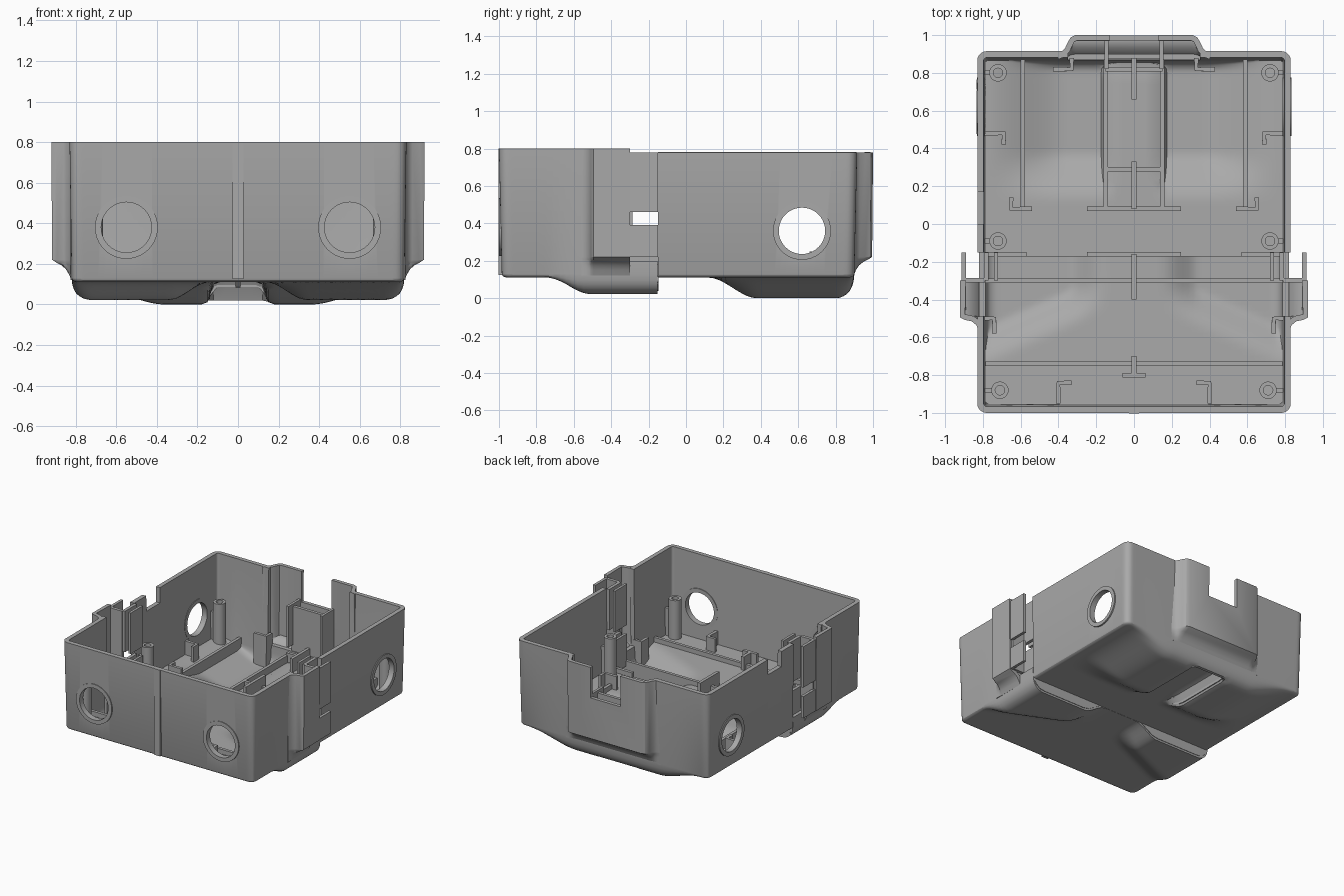
import bpy, bmesh, math
from mathutils import Vector

if "Cube" in bpy.data.objects:
    bpy.data.objects.remove(bpy.data.objects["Cube"], do_unlink=True)

grey = bpy.data.materials.new("plain grey")
grey.use_nodes = True
colour = (0.4, 0.4, 0.4, 1)
grey.diffuse_color = colour
grey.node_tree.nodes["Principled BSDF"].inputs["Base Color"].default_value = colour

W, FRONT, BACK, JOINT = 0.82, -0.985, 0.90, -0.15


def apply_and_shade(ob, mod=None):
    bpy.ops.object.select_all(action='DESELECT')
    ob.select_set(True)
    bpy.context.view_layer.objects.active = ob
    if mod:
        bpy.ops.object.modifier_apply(modifier=mod.name)
    bpy.ops.object.shade_smooth_by_angle(angle=math.radians(30))


def finish(name, bm, thick=0, offset=-1.0):
    """Turn a bmesh into a smooth-shaded object, thickened if asked."""
    me = bpy.data.meshes.new(name)
    bm.to_mesh(me)
    bm.free()
    ob = bpy.data.objects.new(name, me)
    bpy.context.collection.objects.link(ob)
    me.materials.append(grey)
    mod = None
    if thick:
        mod = ob.modifiers.new("thickness", 'SOLIDIFY')
        mod.thickness, mod.offset = thick, offset
    apply_and_shade(ob, mod)
    return ob


def box(name, x0, x1, y0, y1, z0, z1):
    bm = bmesh.new()
    bmesh.ops.create_cube(bm, size=1)
    for v in bm.verts:
        v.co = Vector(((x0 + x1) / 2 + v.co.x * (x1 - x0),
                       (y0 + y1) / 2 + v.co.y * (y1 - y0),
                       (z0 + z1) / 2 + v.co.z * (z1 - z0)))
    return finish(name, bm)


def tube(name, centre, axis, r0, r1, depth, n=40):
    """Ring or hollow post; r0 = 0 gives a solid rod."""
    bm = bmesh.new()
    turn = Vector((0, 0, 1)).rotation_difference(Vector(axis))
    if r0 == 0:
        bmesh.ops.create_cone(bm, cap_ends=True, segments=n, radius1=r1, radius2=r1, depth=depth)
    else:
        loops = [[bm.verts.new((r * math.cos(a * math.tau / n), r * math.sin(a * math.tau / n), h))
                  for a in range(n)] for r, h in
                 ((r0, -depth / 2), (r1, -depth / 2), (r1, depth / 2), (r0, depth / 2))]
        for k in range(4):
            p, q = loops[k], loops[(k + 1) % 4]
            for a in range(n):
                bm.faces.new((p[a], p[(a + 1) % n], q[(a + 1) % n], q[a]))
        bmesh.ops.recalc_face_normals(bm, faces=bm.faces)
    for v in bm.verts:
        v.co = turn @ v.co + Vector(centre)
    return finish(name, bm)


def cut(ob, cutter):
    cutter.hide_render = True
    mod = ob.modifiers.new("cut", 'BOOLEAN')
    mod.operation, mod.object, mod.solver = 'DIFFERENCE', cutter, 'EXACT'
    apply_and_shade(ob, mod)
    bpy.data.objects.remove(cutter, do_unlink=True)


def ease(a, b, t):
    t = min(1, max(0, (t - a) / (b - a)))
    return t * t * (3 - 2 * t)


def fillet(t):
    t = min(1, max(0, t))
    return math.sqrt(1 - (1 - t) ** 2)


def floor(x, y, d=None):
    """Underside height: a flat tray with bulges and a raised middle recess."""
    ax = abs(x)
    if d is None:
        d = max(0, min(W - ax, y - FRONT, BACK - y))
    if y <= JOINT - 0.001:
        start = -0.38 - 0.45 * max(0, ax - 0.2)     # slanted edge of the front bulge
        drop = 0.088 * ease(start - 0.1, start + 0.1, y) * ease(0.14, 0.34, ax)
    else:
        drop = 0.11 * ease(0.12, 0.38, y) * max(ease(0.11, 0.16, ax), ease(0.8, 0.85, y))
        drop *= 1 - ease(0.36, 0.78, ax)
    return 0.13 - 0.02 * fillet(d / 0.03) - drop * fillet(d / 0.1)


def shell(name, end, top):
    """Tray with three walls, open towards the joint."""
    near = [0, 0.004, 0.012, 0.025, 0.04, 0.06, 0.08]
    xs = near + [0.1 + 0.03 * i for i in range(24)]
    xs = [x - W for x in xs] + [0] + [W - x for x in reversed(xs)]
    length = abs(end - JOINT)
    rows = round((length - 0.1) / 0.03)
    vs = near + [0.1 + (length - 0.1) * i / rows for i in range(rows + 1)]
    side = 1 if end > 0 else -1
    r = 0.05
    bm = bmesh.new()
    grid = []
    for v in vs:
        row = []
        for x in xs:
            px, pv, dx = x, v, W - abs(x)
            d = min(dx, v)
            if dx < r and v < r:      # round the plan corners
                a, b = 1 - dx / r, 1 - v / r
                a, b = a * math.sqrt(1 - b * b / 2), b * math.sqrt(1 - a * a / 2)
                px = math.copysign(W - r + r * a, x)
                pv = r - r * b
                d = max(0, r * (1 - math.hypot(a, b)))
            y = end - side * pv
            if side < 0:
                y = min(y, JOINT - 0.002)
            row.append(bm.verts.new((px, y, floor(px, y, d))))
        grid.append(row)
    for p, q in zip(grid, grid[1:]):
        for i in range(len(xs) - 1):
            bm.faces.new((p[i], p[i + 1], q[i + 1], q[i]))
    rim = [g[0] for g in reversed(grid)] + grid[0][1:] + [g[-1] for g in grid[1:]]
    upper = [bm.verts.new((v.co.x * 1.012, v.co.y + side * 0.015 * ease(0.6, 0.8, abs(v.co.y)), top))
             for v in rim]
    for i in range(len(rim) - 1):
        bm.faces.new((rim[i], rim[i + 1], upper[i + 1], upper[i]))
    bmesh.ops.recalc_face_normals(bm, faces=bm.faces)
    bm.faces.ensure_lookup_table()
    if bm.faces[len(xs) * 9 + 9].normal.z > 0:
        bmesh.ops.reverse_faces(bm, faces=bm.faces)
    return finish(name, bm, 0.034)


def bulge(name, path, place, top, outward):
    """Wall pocket: a stepped path lofted down and tucked back into the wall."""
    levels = ((top, 1), (0.22, 0.95), (0.207, 0.75), (0.195, 0.5), (0.175, 0.25), (0.15, 0.09), (0.12, -0.05))
    bm = bmesh.new()
    loops = [[bm.verts.new((*place(t, o * f), z)) for t, o in path] for z, f in levels]
    for p, q in zip(loops, loops[1:]):
        for i in range(len(path) - 1):
            bm.faces.new((p[i], p[i + 1], q[i + 1], q[i]))
    bm.normal_update()
    if sum(f.normal.dot(Vector(outward)) * f.calc_area() for f in bm.faces) < 0:
        bmesh.ops.reverse_faces(bm, faces=bm.faces)
    return finish(name, bm, 0.03)


def rib(name, pts, top, thick=0.024):
    """Upright plate along a path, standing on the floor."""
    line = [Vector(pts[0])]
    for a, b in zip(pts, pts[1:]):
        a, b = Vector(a), Vector(b)
        n = max(1, round((b - a).length / 0.05))
        line += [a.lerp(b, (i + 1) / n) for i in range(n)]
    bm = bmesh.new()
    low = [bm.verts.new((p.x, p.y, floor(p.x, p.y) + 0.015)) for p in line]
    high = [bm.verts.new((p.x, p.y, top)) for p in line]
    for i in range(len(line) - 1):
        bm.faces.new((low[i], low[i + 1], high[i + 1], high[i]))
    return finish(name, bm, thick, 0)


# Main shells with wall openings
rear = shell("rear_shell", BACK, 0.78)
cut(rear, box("cutter", -0.35, 0.35, 0.84, 1, 0.19, 1))
cut(rear, tube("cutter", (0, 0.62, 0.36), (1, 0, 0), 0, 0.125, 3))
cut(rear, box("cutter", -1, -0.7, 0, 0.17, 0.66, 1))
front = shell("front_shell", FRONT, 0.80)
for s in (-1, 1):
    cut(front, box("cutter", min(s * 0.7, s), max(s * 0.7, s), -0.49, -0.1, 0.2, 1))
    cut(front, tube("cutter", (s * 0.55, -1, 0.38), (0, 1, 0), 0, 0.125, 0.3))
box("front_seam_strip", -0.027, 0.027, -1.003, -0.98, 0.125, 0.8)

# Rear pocket with its latch notch
half = [(0.41, 0), (0.385, 0.01), (0.365, 0.03), (0.352, 0.06), (0.335, 0.088), (0.31, 0.1)]
path = [(-t, o) for t, o in half] + half[::-1]
pocket = bulge("rear_pocket", path, lambda t, o: (t, BACK + o), 0.78, (0, 1, 0))
cut(pocket, box("cutter", -0.13, 0.13, 0.9, 1.1, 0.54, 1))
box("latch_plate", -0.15, 0.15, 0.875, 0.9, 0.13, 0.54)

# Side pockets, latch tabs, guide plates and hole rims
side_path = [(-0.56, 0), (-0.535, 0.01), (-0.515, 0.035), (-0.508, 0.07), (-0.495, 0.095), (-0.3, 0.095)]
for s, tag in ((1, "left"), (-1, "right")):
    bulge(tag + "_pocket", side_path, lambda t, o: (s * (0.825 + o), t), 0.80, (s, 0, 0))

    def plate(name, a, b, *rest):
        return box(tag + name, min(s * a, s * b), max(s * a, s * b), *rest)
    plate("_pocket_end", 0.79, 0.9, -0.31, -0.285, 0.22, 0.78)
    for z0, z1 in ((0.22, 0.39), (0.46, 0.78)):
        plate("_latch_tab", 0.89, 0.912, -0.31, -0.15, z0, z1)
        plate("_guide_outer", 0.77, 0.795, -0.3, -0.15, z0 - 0.08 * (z0 < 0.3), z1)
        plate("_guide_inner", 0.72, 0.74, -0.3, -0.15, z0 - 0.08 * (z0 < 0.3), z1)
    tube(tag + "_side_hole_rim", (s * 0.81, 0.62, 0.36), (1, 0, 0), 0.124, 0.155, 0.045)
    tube(tag + "_front_hole_rim", (s * 0.55, -0.977, 0.38), (0, 1, 0), 0.124, 0.155, 0.045)

    # Screw posts with small fins
    for y in (0.8, -0.09, -0.88):
        x = s * (0.72 if y > -0.5 else 0.71)
        z0 = floor(x, y) + 0.015
        tube(tag + "_screw_post", (x, y, (z0 + 0.45) / 2), (0, 0, 1), 0.025, 0.046, 0.45 - z0, 20)
        rib(tag + "_post_fin", [(x + s * 0.04, y), (s * 0.8, y)], 0.36)

    # Mirrored floor ribs and hooks
    for name, pts, top in (
            ("_long_rib", [(0.59, 0.08), (0.59, 0.87)], 0.18),
            ("_foot_hook", [(0.54, 0.08), (0.65, 0.08), (0.65, 0.14)], 0.25),
            ("_side_hook", [(0.8, 0.48), (0.69, 0.48), (0.69, 0.42)], 0.25),
            ("_rear_hook", [(0.33, 0.88), (0.33, 0.82), (0.43, 0.82)], 0.28),
            ("_channel_wall", [(0.15, 0.08), (0.15, 0.89)], 0.18),
            ("_joint_rib", [(0.57, -0.16), (0.81, -0.16)], 0.18),
            ("_pocket_hook", [(0.8, -0.5), (0.74, -0.5), (0.74, -0.58)], 0.25),
            ("_front_hook", [(0.4, -0.95), (0.4, -0.84), (0.33, -0.84)], 0.25)):
        rib(tag + name, [(s * x, y) for x, y in pts], top)
    plate("_latch_wall", 0.135, 0.155, 0.82, 0.97, 0.24, 0.56)

# Central ribs and supports
for name, pts, top in (
        ("joint_sill", [(-0.8, -0.16), (0.8, -0.16)], 0.14),
        ("joint_centre_rib", [(-0.25, -0.16), (0.25, -0.16)], 0.18),
        ("joint_support", [(0, -0.16), (0, -0.4)], 0.25),
        ("front_cross_rib", [(-0.8, -0.3), (0.8, -0.3)], 0.18),
        ("front_long_rib", [(-0.79, -0.74), (0.79, -0.74)], 0.18),
        ("front_support", [(0, -0.7), (0, -0.8)], 0.25),
        ("front_support_foot", [(-0.06, -0.8), (0.06, -0.8)], 0.25),
        ("channel_front_rib", [(-0.25, 0.08), (0.25, 0.08)], 0.18),
        ("channel_support", [(0, 0.08), (0, 0.33)], 0.25),
        ("channel_cross_rib", [(-0.15, 0.29), (0.15, 0.29)], 0.18),
        ("channel_rear_rib", [(-0.15, 0.82), (0.15, 0.82)], 0.2),
        ("rear_support", [(0, 0.66), (0, 0.88)], 0.25)):
    rib(name, pts, top)
